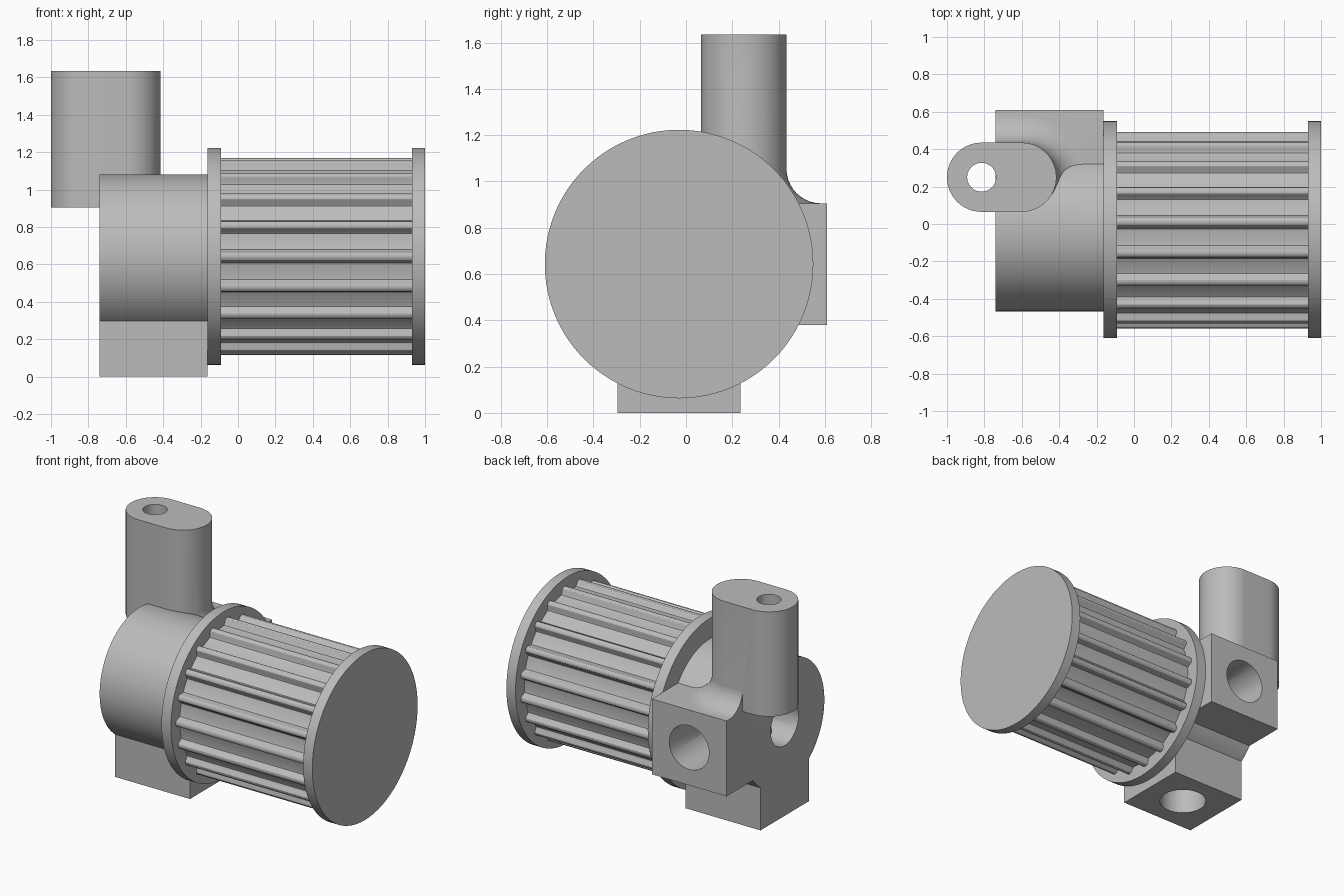
import bpy, bmesh
from math import sin, cos, pi, radians, sqrt

if "Cube" in bpy.data.objects:
    bpy.data.objects.remove(bpy.data.objects["Cube"], do_unlink=True)

grey = bpy.data.materials.new("cast_grey")
grey.use_nodes = True
colour = (0.5, 0.5, 0.5, 1)
grey.diffuse_color = colour
grey.node_tree.nodes["Principled BSDF"].inputs["Base Color"].default_value = colour

CY, CZ = -0.03, 0.643        # main axis
X0, X1 = -0.74, -0.163       # pump body ends
BORE = 0.153


def loft(name, rings):
    """Closed solid through a list of matching point rings."""
    bm = bmesh.new()
    loops = [[bm.verts.new(p) for p in ring] for ring in rings]
    n = len(loops[0])
    for a, b in zip(loops, loops[1:]):
        for i in range(n):
            j = (i + 1) % n
            bm.faces.new((a[i], a[j], b[j], b[i]))
    bm.faces.new(loops[0])
    bm.faces.new(loops[-1])
    bmesh.ops.recalc_face_normals(bm, faces=bm.faces)
    mesh = bpy.data.meshes.new(name)
    bm.to_mesh(mesh)
    bm.free()
    mesh.materials.append(grey)
    ob = bpy.data.objects.new(name, mesh)
    bpy.context.collection.objects.link(ob)
    return ob


def prism(name, profile, axis, a, b):
    """Extrude a 2D profile along an axis from a to b."""
    def place(p, t):
        return {"x": (t, p[0], p[1]), "y": (p[0], t, p[1]), "z": (p[0], p[1], t)}[axis]
    return loft(name, [[place(p, t) for p in profile] for t in (a, b)])


def circle(u, v, r, n=96):
    return [(u + r * cos(2 * pi * i / n), v + r * sin(2 * pi * i / n)) for i in range(n)]


def rect(u0, u1, v0, v1):
    return [(u0, v0), (u1, v0), (u1, v1), (u0, v1)]


def slot(r, n=32):
    """Round-ended outline of the outlet, with end radius r."""
    right = [(-0.6 + r * cos(a), 0.25 + r * sin(a))
             for a in (-pi / 2 + pi * i / n for i in range(n + 1))]
    left = [(-1.415 - x, 0.5 - y) for x, y in right]
    return right + left


def smooth(ob):
    bpy.ops.object.select_all(action="DESELECT")
    ob.select_set(True)
    bpy.context.view_layer.objects.active = ob
    bpy.ops.object.shade_smooth_by_angle(angle=radians(30))


def combine(ob, other, operation):
    mod = ob.modifiers.new(operation, "BOOLEAN")
    mod.object, mod.operation, mod.solver = other, operation, "EXACT"
    bpy.context.view_layer.objects.active = ob
    bpy.ops.object.modifier_apply(modifier=mod.name)
    bpy.data.objects.remove(other, do_unlink=True)


# Motor: ribbed barrel between two flanges
half = [(5.5, 0.482), (4.2, 0.485), (3.3, 0.496), (2.8, 0.51), (2, 0.522), (1, 0.527)]
rib = [(-a, r) for a, r in half] + [(0, 0.528)] + half[::-1] + [(9.47, 0.482)]
RIBS = 19
outline = []
for k in range(RIBS):
    for a, r in rib:
        t = radians(a) + 2 * pi * k / RIBS
        outline.append((CY - r * cos(t), CZ + r * sin(t)))
smooth(prism("ribbed_barrel", outline, "x", -0.1, 0.94))
smooth(prism("inner_flange", circle(CY, CZ, 0.58), "x", -0.163, -0.09))
smooth(prism("end_flange", circle(CY, CZ, 0.58), "x", 0.93, 1.0))

# Pump body: round housing, foot, rear port block
body = prism("pump_body", circle(CY, CZ, 0.437, 128), "x", X0, X1)
combine(body, prism("foot", rect(X0, X1, CY - 0.266, CY + 0.266), "z", 0, CZ), "UNION")
combine(body, prism("rear_block", rect(X0, X1, 0.38, 0.905), "y", CY, 0.61), "UNION")

# Outlet neck, with a filleted root over the body
combine(body, prism("neck", slot(0.185), "z", 0.905, 1.635), "UNION")
F = 0.15
rings = [[(x, y, 0.8) for x, y in slot(0.185 + F)]]
for i in range(11):
    a = pi / 2 * i / 10
    rings.append([(x, y, 0.905 + F * (1 - cos(a)))
                  for x, y in slot(0.184 + F * (1 - sin(a)))])
rings = [[(max(x, X0), y, z) for x, y, z in ring] for ring in rings]
combine(body, loft("neck_fillet", rings), "UNION")

# Bores: end, rear, bottom and neck
XM = (X0 + X1) / 2
combine(body, prism("end_bore", circle(CY, CZ, BORE, 64), "x", -0.9, XM), "DIFFERENCE")
combine(body, prism("rear_bore", circle(XM, CZ, BORE, 64), "y", CY, 0.8), "DIFFERENCE")
combine(body, prism("foot_bore", circle(XM, CY, BORE, 64), "z", -0.2, CZ), "DIFFERENCE")
combine(body, prism("neck_bore", circle(-0.815, 0.25, 0.077, 48), "z", 0.7, 1.8), "DIFFERENCE")
smooth(body)
